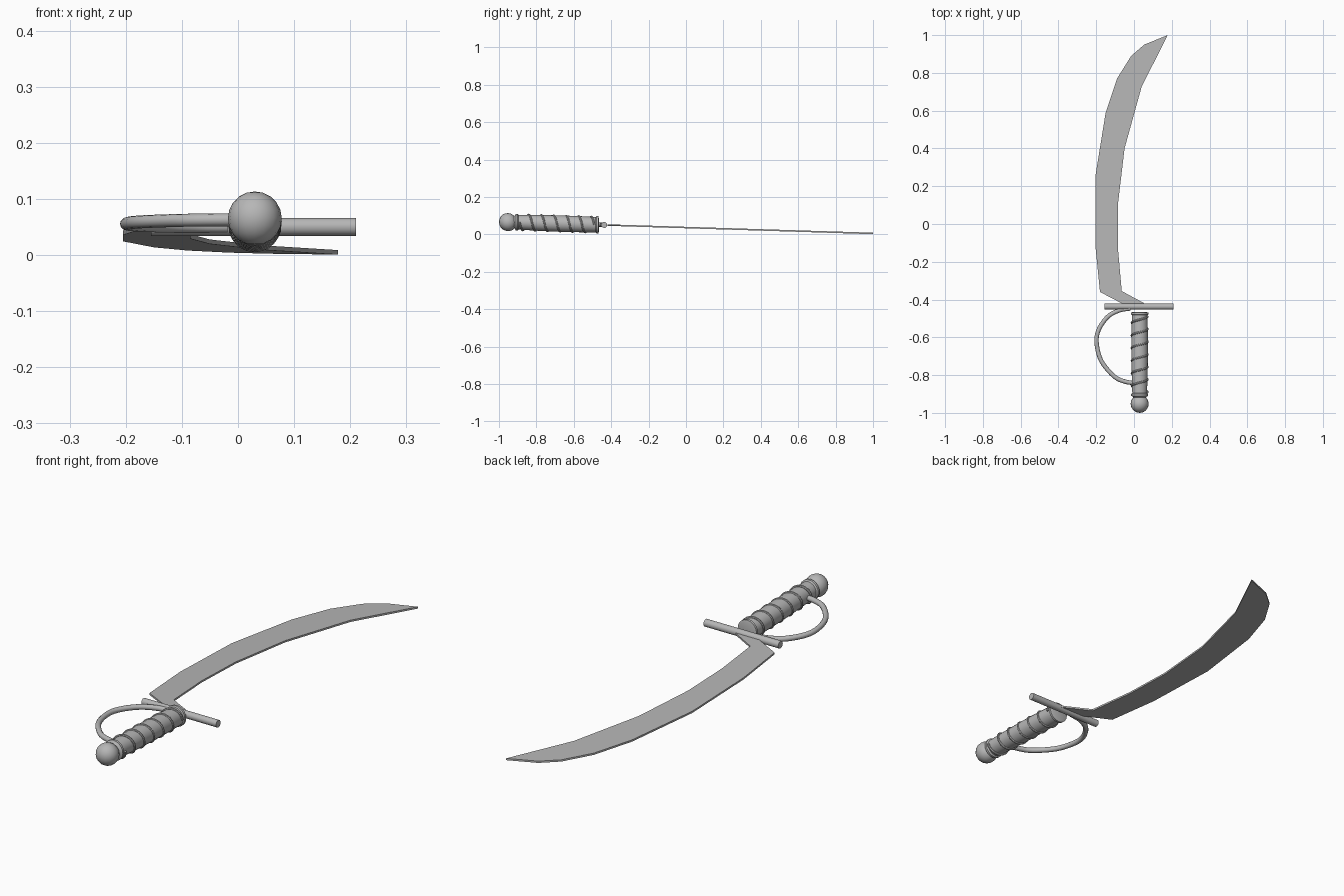
import bpy, bmesh, math
from mathutils import Matrix, Vector

cube = bpy.data.objects.get("Cube")
if cube:
    bpy.data.objects.remove(cube, do_unlink=True)

steel = bpy.data.materials.new("grey_steel")
grey = (0.47, 0.47, 0.47, 1)
steel.diffuse_color = grey
steel.use_nodes = True
steel.node_tree.nodes["Principled BSDF"].inputs["Base Color"].default_value = grey

GRIP_X = 0.03


def axis_height(y):
    """Height of the gently sloping centre line of the sword."""
    return 0.005 + 0.0315 * (1 - y)


def finish(name, bm, angle=40):
    """Lift the flat-built part onto the sloping centre line."""
    for v in bm.verts:
        v.co.z += axis_height(v.co.y)
    bmesh.ops.recalc_face_normals(bm, faces=bm.faces)
    mesh = bpy.data.meshes.new(name)
    bm.to_mesh(mesh)
    bm.free()
    mesh.materials.append(steel)
    obj = bpy.data.objects.new(name, mesh)
    bpy.context.collection.objects.link(obj)
    bpy.ops.object.select_all(action='DESELECT')
    obj.select_set(True)
    bpy.context.view_layer.objects.active = obj
    bpy.ops.object.shade_smooth_by_angle(angle=math.radians(angle))


def sweep(name, points, radius, sides):
    """Round tube with capped ends along a path."""
    bm = bmesh.new()
    rings = []
    for i, p in enumerate(points):
        ahead = points[min(i + 1, len(points) - 1)]
        behind = points[max(i - 1, 0)]
        along = (ahead - behind).normalized()
        side = along.cross(Vector((0, 0, 1))).normalized()
        up = side.cross(along)
        turns = [2 * math.pi * k / sides for k in range(sides)]
        rings.append([bm.verts.new(p + radius * (side * math.cos(t) + up * math.sin(t)))
                      for t in turns])
    for a, b in zip(rings, rings[1:]):
        for k in range(sides):
            n = (k + 1) % sides
            bm.faces.new((a[k], a[n], b[n], b[k]))
    bm.faces.new(rings[0])
    bm.faces.new(rings[-1])
    finish(name, bm)


def lathe(name, profile, sides=20):
    """Turn a (y, radius) profile around the grip axis."""
    bm = bmesh.new()
    rings = []
    for y, r in profile:
        turns = [2 * math.pi * k / sides for k in range(sides)]
        rings.append([bm.verts.new((GRIP_X + r * math.cos(t), y, r * math.sin(t)))
                      for t in turns])
    for a, b in zip(rings, rings[1:]):
        for k in range(sides):
            n = (k + 1) % sides
            bm.faces.new((a[k], a[n], b[n], b[k]))
    bm.faces.new(rings[0])
    bm.faces.new(rings[-1])
    finish(name, bm)


def smooth_path(ctrl, steps=5):
    """Catmull-Rom curve through the control points."""
    pts = [Vector((x, y, 0)) for x, y in ctrl]
    pts = [2 * pts[0] - pts[1]] + pts + [2 * pts[-1] - pts[-2]]
    out = []
    for a, b, c, d in zip(pts, pts[1:], pts[2:], pts[3:]):
        for s in range(steps):
            t = s / steps
            out.append(0.5 * (2 * b + (c - a) * t + (2 * a - 5 * b + 4 * c - d) * t ** 2
                              + (3 * b - a - 3 * c + d) * t ** 3))
    return out + [pts[-2]]


# Curved blade: outer edge, tip, inner edge, extruded thin
outer = [(-.065, -.42), (-.18, -.36), (-.205, -.11), (-.205, .25), (-.15, .59),
         (-.09, .77), (-.015, .89), (.055, .95)]
tip = [(.178, 1.0)]
inner = [(.04, .725), (-.05, .4), (-.085, .105), (-.085, -.13), (-.065, -.355), (.055, -.42)]
bm = bmesh.new()
face = bm.faces.new([bm.verts.new((x, y, -.004)) for x, y in outer + tip + inner])
solid = bmesh.ops.extrude_face_region(bm, geom=[face], use_keep_orig=True)
bmesh.ops.translate(bm, vec=(0, 0, .008),
                    verts=[v for v in solid["geom"] if isinstance(v, bmesh.types.BMVert)])
finish("blade", bm, 20)

# Straight crossguard bar
sweep("crossguard", [Vector((-.155, -.437, 0)), Vector((.21, -.437, 0))], .016, 16)

# Curved knuckle guard
sweep("knuckle_guard", smooth_path([(-.02, -.447), (-.08, -.458), (-.14, -.492), (-.187, -.56),
                                    (-.198, -.63), (-.173, -.725), (-.105, -.807),
                                    (-.045, -.835), (.01, -.842)]), .0115, 12)

# Turned grip with a collar at each end
lathe("grip", [(-.466, .036), (-.469, .046), (-.479, .046), (-.483, .041), (-.56, .043),
               (-.68, .044), (-.8, .042), (-.895, .039), (-.9, .045), (-.91, .045),
               (-.914, .036), (-.925, .03)])

# Cord wound around the grip
TURNS, STEPS = 6, 24
cord = []
for i in range(TURNS * STEPS + 1):
    f = i / (TURNS * STEPS)
    t = -2 * math.pi * TURNS * f
    cord.append(Vector((GRIP_X + .0425 * math.cos(t), -.89 + .4 * f, .0425 * math.sin(t))))
sweep("grip_cord", cord, .0055, 8)

# Ball pommel
bm = bmesh.new()
bmesh.ops.create_uvsphere(bm, u_segments=16, v_segments=10, radius=.048,
                          matrix=Matrix.Translation((GRIP_X, -.952, -.001)))
finish("pommel", bm, 60)
